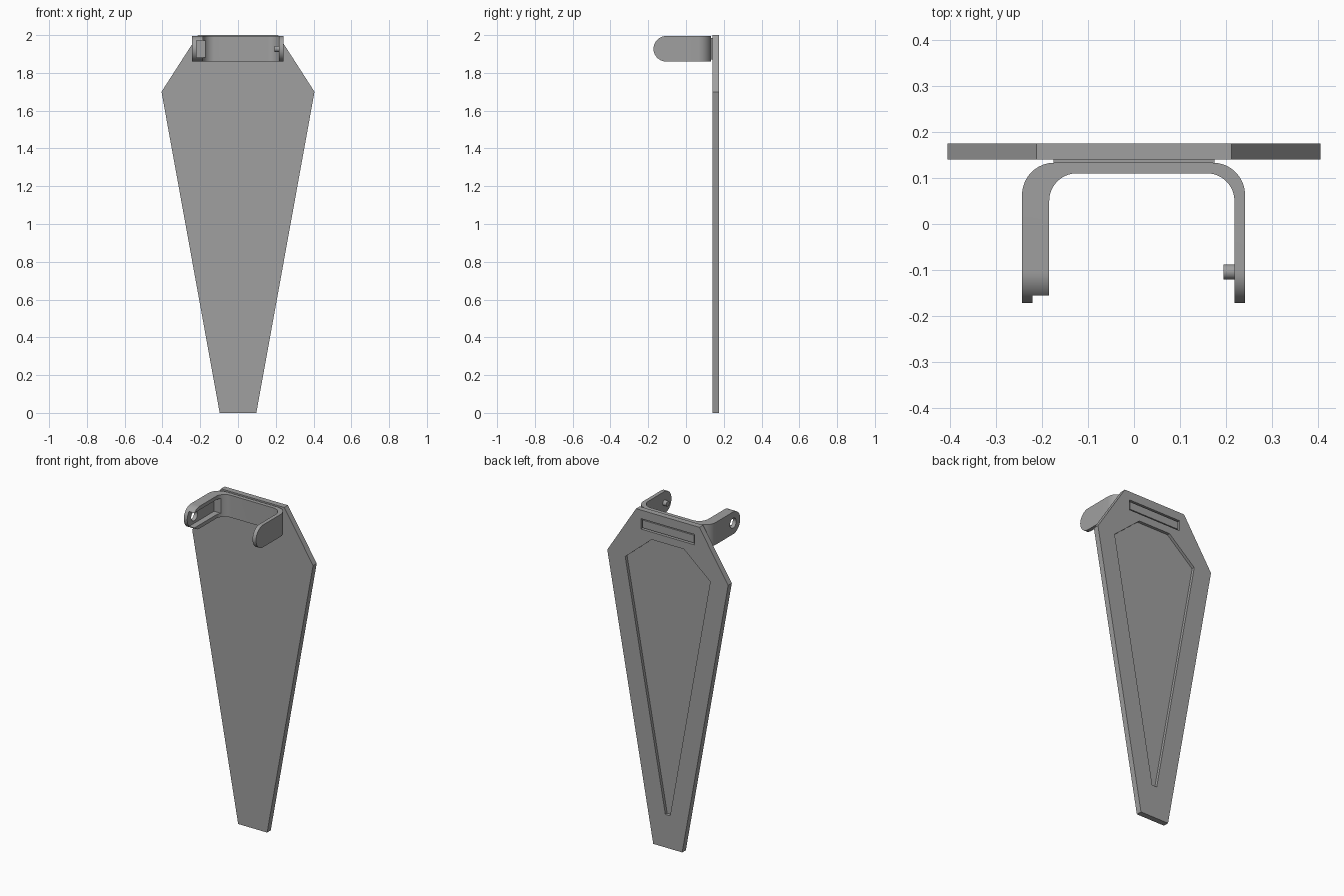
import bpy, bmesh, math
from mathutils import Matrix

cube = bpy.data.objects.get("Cube")
if cube:
    bpy.data.objects.remove(cube, do_unlink=True)

GREY = (0.35, 0.35, 0.35, 1)
grey = bpy.data.materials.new("plain grey")
grey.use_nodes = True
grey.diffuse_color = GREY
grey.node_tree.nodes["Principled BSDF"].inputs["Base Color"].default_value = GREY


def prism(name, outline, axis, start, end):
    """Extrude a 2D outline along y (x, z points), z (x, y points) or x (y, z points)."""
    place = {"x": lambda a, b: (start, a, b),
             "y": lambda a, b: (a, start, b),
             "z": lambda a, b: (a, b, start)}[axis]
    bm = bmesh.new()
    base = bm.faces.new([bm.verts.new(place(a, b)) for a, b in outline])
    top = bmesh.ops.extrude_face_region(bm, geom=[base])["geom"]
    shift = [(end - start) * (axis == k) for k in "xyz"]
    bmesh.ops.translate(bm, vec=shift, verts=[v for v in top if isinstance(v, bmesh.types.BMVert)])
    bmesh.ops.recalc_face_normals(bm, faces=bm.faces)
    mesh = bpy.data.meshes.new(name)
    bm.to_mesh(mesh)
    bm.free()
    mesh.materials.append(grey)
    obj = bpy.data.objects.new(name, mesh)
    bpy.context.collection.objects.link(obj)
    return obj


def mirrored(half):
    return half + [(-x, z) for x, z in reversed(half)]


def rect(a0, a1, b0, b1):
    return [(a0, b0), (a1, b0), (a1, b1), (a0, b1)]


def arc(cx, cy, r, start, end, steps=16):
    return [(cx + r * math.cos(math.radians(start + (end - start) * i / steps)),
             cy + r * math.sin(math.radians(start + (end - start) * i / steps)))
            for i in range(steps + 1)]


def boolean(target, tool, operation="DIFFERENCE"):
    """Apply a boolean and remove the helper."""
    mod = target.modifiers.new("cut", "BOOLEAN")
    mod.operation, mod.solver, mod.object = operation, "EXACT", tool
    bpy.context.view_layer.objects.active = target
    bpy.ops.object.modifier_apply(modifier=mod.name)
    bpy.data.objects.remove(tool, do_unlink=True)


# Tapered plate with a sunken panel and a narrow slot in its back
FRONT, BACK = 0.14, 0.175
plate = prism("plate", mirrored([(0.097, 0), (0.405, 1.7), (0.212, 2)]), "y", FRONT, BACK)
boolean(plate, prism("panel_cutter", mirrored([(0.016, 0.2), (0.285, 1.69), (0.108, 1.84)]),
                     "y", BACK - 0.018, BACK + 0.1))
boolean(plate, prism("slot_cutter", rect(-0.18, 0.18, 1.885, 1.948), "y", FRONT - 0.1, BACK + 0.1))

# Clip tab that fills the slot with a thin gap
tab = prism("clip_tab", rect(-0.172, 0.172, 1.893, 1.94), "y", 0.132, BACK - 0.004)
pad = prism("clip_pad", rect(-0.175, 0.175, 1.87, 1.985), "y", 0.132, FRONT)

# U-shaped clip: one thick arm, one thin arm
MID, RAD, TIP = 1.9275, 0.0675, -0.172
outline = ([(-0.243, TIP)] + arc(-0.173, 0.063, 0.07, 180, 90)
           + arc(0.171, 0.063, 0.07, 90, 0) + [(0.241, TIP), (0.218, TIP)]
           + arc(0.158, 0.05, 0.06, 0, 90) + arc(-0.124, 0.05, 0.06, 90, 180) + [(-0.184, TIP)])
clip = prism("clip", outline, "z", MID - RAD, MID + RAD)

# Round the arm tips
rounded = arc(TIP + RAD, MID, RAD, 90, 270, 32) + [(0.3, MID - RAD), (0.3, MID + RAD)]
boolean(clip, prism("tip_rounder", rounded, "x", -0.4, 0.4), "INTERSECT")

# Channel along the inside of the thick arm, and its round hole
boolean(clip, prism("channel_cutter", rect(-0.22, -0.15, TIP - 0.1, 0.085),
                    "z", MID - 0.045, MID + 0.045))
boolean(clip, prism("hole_cutter", arc(-0.104, MID, 0.03, 0, 348.75, 31), "x", -0.3, -0.15))

# Locating peg on the thin arm
peg = prism("peg", arc(-0.104, MID, 0.016, 0, 345, 23), "x", 0.194, 0.225)

for obj in (clip, peg):
    bpy.ops.object.select_all(action="DESELECT")
    obj.select_set(True)
    bpy.context.view_layer.objects.active = obj
    bpy.ops.object.shade_smooth_by_angle(angle=math.radians(30))
